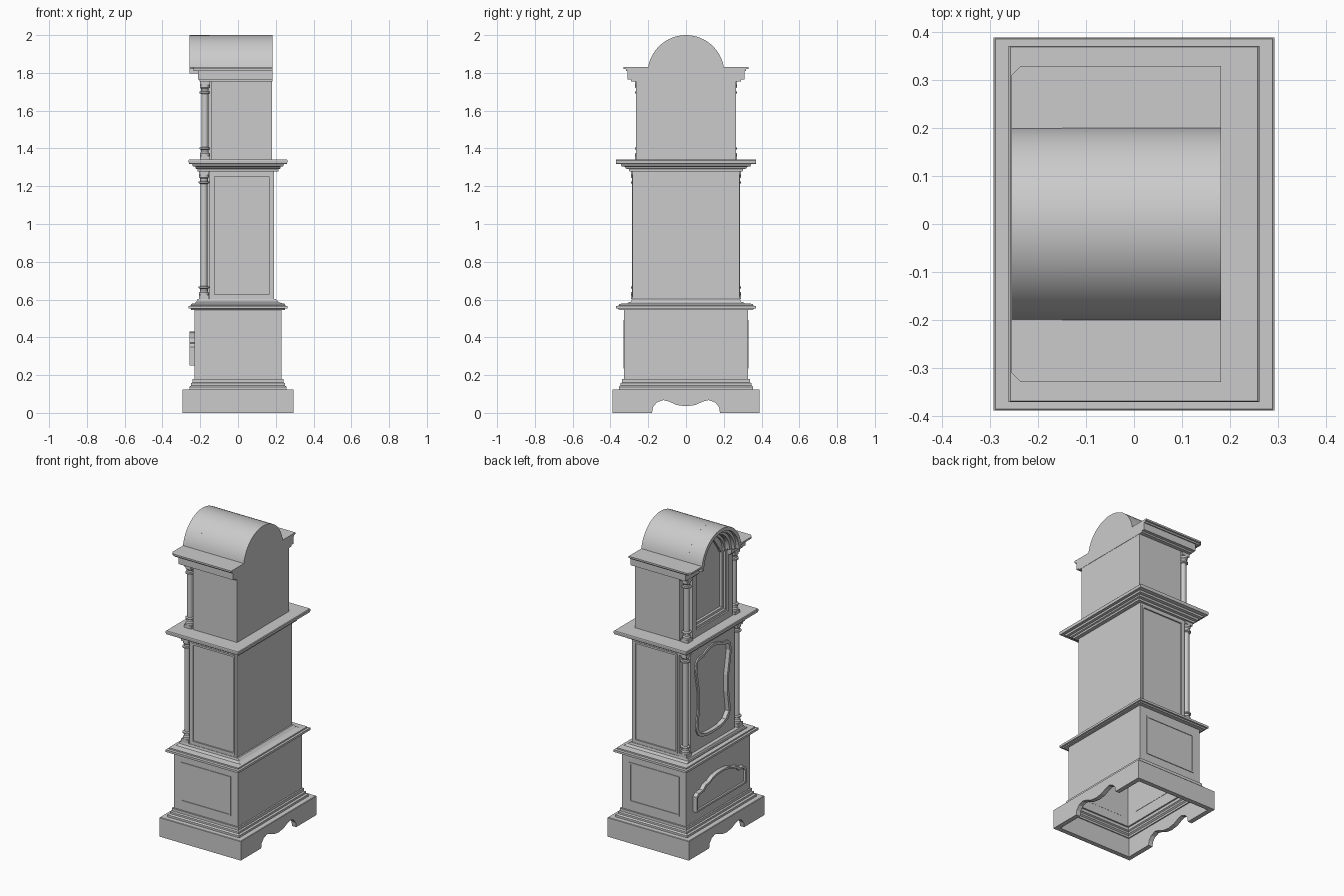
import bpy, bmesh
from math import sin, cos, pi
from mathutils import Vector

if "Cube" in bpy.data.objects:
    bpy.data.objects.remove(bpy.data.objects["Cube"])


def finish(name, bm, smooth=False):
    bmesh.ops.recalc_face_normals(bm, faces=bm.faces)
    me = bpy.data.meshes.new(name)
    bm.to_mesh(me)
    bm.free()
    ob = bpy.data.objects.new(name, me)
    bpy.context.collection.objects.link(ob)
    if smooth:
        bpy.ops.object.select_all(action='DESELECT')
        bpy.context.view_layer.objects.active = ob
        ob.select_set(True)
        bpy.ops.object.shade_smooth_by_angle(angle=0.6)
    return ob


def plate(name, loops, a, b, axis='x', smooth=False):
    """Outline loops (later ones are holes) extruded from a to b along an axis."""
    bm = bmesh.new()
    put = (lambda u, v: (a, u, v)) if axis == 'x' else (lambda u, v: (u, a, v))
    edges = []
    for loop in loops:
        vs = [bm.verts.new(put(*p)) for p in loop]
        edges += [bm.edges.new((vs[i - 1], vs[i])) for i in range(len(vs))]
    if len(loops) == 1:
        bm.faces.new(vs)
    else:
        bmesh.ops.triangle_fill(bm, edges=edges, use_beauty=True)
    r = bmesh.ops.extrude_face_region(bm, geom=bm.faces[:], use_keep_orig=True)
    d = Vector((b - a, 0, 0)) if axis == 'x' else Vector((0, b - a, 0))
    bmesh.ops.translate(bm, vec=d, verts=[g for g in r['geom'] if isinstance(g, bmesh.types.BMVert)])
    return finish(name, bm, smooth)


def stack(name, rings, bottom=True, top=True):
    """Stepped rectangular shell; each ring is (x0, x1, half width y, z)."""
    bm = bmesh.new()
    rows = [[bm.verts.new(p) for p in ((a, -y, z), (b, -y, z), (b, y, z), (a, y, z))] for a, b, y, z in rings]
    for lo, hi in zip(rows, rows[1:]):
        for i in range(4):
            bm.faces.new((lo[i - 1], lo[i], hi[i], hi[i - 1]))
    if bottom:
        bm.faces.new(rows[0])
    if top:
        bm.faces.new(rows[-1])
    return finish(name, bm)


def box(name, x0, x1, y0, y1, z0, z1):
    return plate(name, [rect(y0, y1, z0, z1)], x0, x1)


def rect(a, b, c, d):
    return [(a, c), (b, c), (b, d), (a, d)]


def mirror(pts):
    """Right half of an outline (bottom centre to top centre) made symmetric."""
    return pts + [(-u, v) for u, v in reversed(pts) if u > 1e-6]


def arch(w, z0, r, zc, n=16, cusp=0.0):
    """Straight-sided outline with a round top."""
    arc = [(r * k * cos(t), zc + r * k * sin(t)) for t, k in
           ((pi * i / n, 1 - cusp * abs(cos(pi * 2.5 * i / n))) for i in range(n + 1))]
    return [(-w, z0), (w, z0), (w, zc)] + arc + [(-w, zc)]


def column(name, x, y, z0, z1, r):
    """Turned column with rings and square end blocks."""
    b, h = r * 1.3, 0.022
    prof = [(1.3, h), (1.3, .035), (1.0, .042), (1.0, .055), (1.4, .058), (1.4, .066), (.9, .07)]
    pts = [(k * r, z0 + d) for k, d in prof] + [(k * r, z1 - d) for k, d in reversed(prof)]
    bm = bmesh.new()
    n = 16
    rows = [[bm.verts.new((x + q * cos(2 * pi * i / n), y + q * sin(2 * pi * i / n), z))
             for i in range(n)] for q, z in pts]
    for lo, hi in zip(rows, rows[1:]):
        for i in range(n):
            bm.faces.new((lo[i - 1], lo[i], hi[i], hi[i - 1]))
    finish(name, bm, True)
    box(name + "_base", x - b, x + b, y - b, y + b, z0, z0 + h)
    box(name + "_capital", x - b, x + b, y - b, y + b, z1 - h, z1)


# plinth: scalloped front and back boards, plain sides, top rim
scallop = [(.18, 0), (.175, .03), (.155, .055), (.12, .068), (.09, .06), (.05, .042), (0, .035)]
apron = [(-.39, 0)] + [(-u, v) for u, v in scallop] + scallop[-2::-1] + [(.39, 0), (.39, .123), (-.39, .123)]
for s, n in ((-1, "front"), (1, "back")):
    plate("plinth_" + n, [apron], s * .293, s * .263)
for s, n in ((-1, "left"), (1, "right")):
    box("plinth_side_" + n, -.263, .263, s * .36, s * .39, 0, .123)

# hollow lower case with stepped mouldings
sym = lambda x, y, z: (-x, x, y, z)
stack("lower_case", [sym(*r) for r in (
    (.293, .39, .12), (.289, .386, .125), (.258, .356, .125), (.258, .356, .138), (.248, .347, .145), (.248, .347, .157),
    (.24, .338, .162), (.24, .338, .18), (.23, .328, .18), (.23, .328, .545), (.25, .355, .545),
    (.25, .36, .552), (.262, .37, .552), (.262, .37, .566), (.25, .355, .568), (.25, .355, .577))]
    + [(-.225, .235, .31, .58), (-.225, .22, .305, .585), (-.22, .215, .29, .588), (-.215, .2, .287, .602)], bottom=False)

# lower case panels: bead frames on the sides, shaped raised panel in front
for s, n in ((-1, "left"), (1, "right")):
    plate("lower_bead_" + n, [rect(-.182, .178, .235, .492), rect(-.172, .168, .245, .482)],
          s * .327, s * .332, 'y')
panel = lambda d: mirror([(0, .25 + d), (.255 - d, .25 + d), (.255 - d, .35 - d), (.235 - d, .368 - d), (.19 - d, .372 - d),
                          (.165 - d, .395 - d), (.12, .403 - d), (.085, .42 - d), (.04, .428 - d), (0, .43 - d)])
plate("lower_front_bead", [panel(0), panel(.012)], -.228, -.257)
plate("lower_front_panel", [panel(.012)], -.228, -.245)

# waist body, front door with a shaped recess, side panel frames
box("waist_body", -.15, .19, -.278, .278, .6, 1.282)
door = lambda d: mirror([(0, .665 + d), (.07, .668 + d), (.125, .685 + d), (.15 - d, .70 + d), (.172 - d, .74),
                         (.165 - d, .80), (.155 - d, .87), (.155 - d, .98), (.172 - d, 1.07), (.182 - d, 1.13),
                         (.172 - d, 1.18), (.145 - d, 1.20 - d), (.10, 1.205 - d), (.05, 1.228 - d), (0, 1.235 - d)])
plate("waist_door", [rect(-.225, .225, .6, 1.282), door(0)], -.15, -.19)
plate("waist_door_bead", [door(-.004), door(.014)], -.16, -.199)
plate("waist_door_panel", [door(.01)], -.15, -.172)
for s, n in ((-1, "left"), (1, "right")):
    plate("waist_frame_" + n, [rect(-.15, .19, .6, 1.282), rect(-.128, .168, .622, 1.255)],
          s * .277, s * .284, 'y')
    plate("waist_bead_" + n, [rect(-.136, .176, .614, 1.263), rect(-.124, .164, .626, 1.251)],
          s * .277, s * .287, 'y')
    column("waist_column_" + n, -.18, s * .264, .602, 1.282, .02)

# moulding between waist and hood
stack("waist_cornice", [sym(*r) for r in (
    (.215, .30, 1.278), (.215, .302, 1.29), (.225, .318, 1.293), (.225, .325, 1.303), (.24, .342, 1.306),
    (.243, .345, 1.317), (.26, .37, 1.319), (.262, .372, 1.337), (.258, .37, 1.341))])

# hood body with arched roof
ZC, R = 1.797, .203
box("hood_body", -.14, .18, -.265, .265, 1.338, 1.77)
arc = [(R * cos(t), ZC + R * sin(t)) for t in (pi * (.05 + .9 * i / 24) for i in range(25))]
plate("hood_roof", [arc + [(-.205, 1.80), (.205, 1.80)]], -.15, .182, smooth=True)
ring = lambda ro, ri, z: [(ro * cos(pi * i / 24), z + ro * sin(pi * i / 24)) for i in range(25)] + \
    [(-ri * cos(pi * i / 24), z + ri * sin(pi * i / 24)) for i in range(25)]
plate("arch_outer", [ring(R, .18, ZC)], -.256, -.15, smooth=True)
plate("arch_middle", [ring(.185, .163, ZC)], -.235, -.15, smooth=True)
plate("arch_inner", [ring(.168, .145, ZC)], -.213, -.15, smooth=True)

# cornice: full width behind, split around the arch in front
layers = ((.29, -.205, 1.755, 1.768, .165), (.31, -.213, 1.765, 1.815, .165),
          (.318, -.236, 1.81, 1.822, .175), (.33, -.256, 1.82, 1.831, .19))
for i, (y, x, z0, z1, inner) in enumerate(layers):
    box(f"cornice_back_{i}", -.14, .182, -y, y, z0, z1)
    for s in (-1, 1):
        bm = bmesh.new()
        c = .02 if i == 3 else .001
        f = bm.faces.new([bm.verts.new((px, s * py, z0)) for px, py in
                          ((-.14, inner), (x, inner), (x, y - c), (x + c, y), (-.14, y))])
        r = bmesh.ops.extrude_face_region(bm, geom=[f], use_keep_orig=True)
        bmesh.ops.translate(bm, vec=(0, 0, z1 - z0),
                            verts=[g for g in r['geom'] if isinstance(g, bmesh.types.BMVert)])
        finish(f"cornice_front_{i}_{'right' if s > 0 else 'left'}", bm)

# hood door: stepped arched frames around a recessed dial
plate("hood_door_frame", [arch(.205, 1.338, .18, 1.79), arch(.165, 1.385, .15, 1.785)], -.14, -.19)
plate("hood_door_bead", [arch(.17, 1.38, .155, 1.785), arch(.15, 1.40, .138, 1.78)], -.14, -.18)
plate("dial_surround", [arch(.155, 1.395, .142, 1.78), arch(.135, 1.415, .125, 1.775, 20, .16)], -.14, -.165)
plate("dial_board", [arch(.15, 1.39, .145, 1.78)], -.12, -.148)

# hood columns
for s, n in ((-1, "left"), (1, "right")):
    column("hood_column_" + n, -.175, s * .243, 1.338, 1.758, .02)
